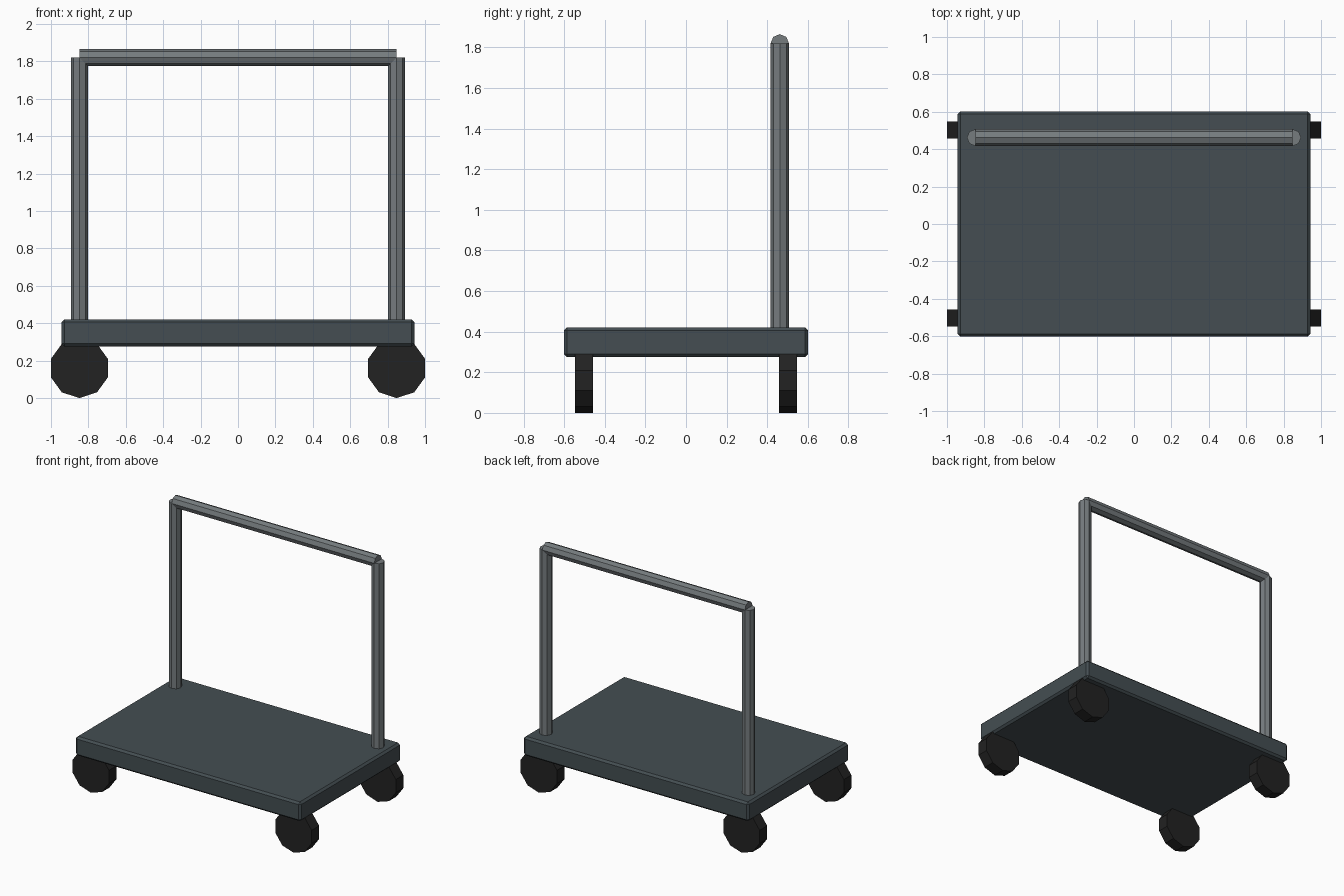
import bpy, bmesh, math
from mathutils import Vector

if "Cube" in bpy.data.objects:
    bpy.data.objects.remove(bpy.data.objects["Cube"])


def material(name, rgb):
    m = bpy.data.materials.new(name)
    m.diffuse_color = (*rgb, 1)
    m.use_nodes = True
    m.node_tree.nodes["Principled BSDF"].inputs["Base Color"].default_value = m.diffuse_color
    return m


DECK = material("slate deck", (0.058, 0.076, 0.085))
METAL = material("grey metal", (0.18, 0.20, 0.21))
RUBBER = material("black rubber", (0.016, 0.016, 0.016))


def finish(bm, name, mat):
    bmesh.ops.recalc_face_normals(bm, faces=bm.faces)
    me = bpy.data.meshes.new(name)
    bm.to_mesh(me)
    bm.free()
    me.materials.append(mat)
    ob = bpy.data.objects.new(name, me)
    bpy.context.collection.objects.link(ob)
    return ob


def prism(name, start, end, radius, sides, first, u, v, mat):
    """Flat-sided rod from start to end; u, v span its cross-section."""
    bm = bmesh.new()
    start, end, u, v = map(Vector, (start, end, u, v))
    ring = []
    for i in range(sides):
        a = first + 2 * math.pi * i / sides
        ring.append(bm.verts.new(start + radius * (math.cos(a) * u + math.sin(a) * v)))
    face = bm.faces.new(ring)
    out = bmesh.ops.extrude_face_region(bm, geom=[face], use_keep_orig=True)
    moved = [g for g in out["geom"] if isinstance(g, bmesh.types.BMVert)]
    bmesh.ops.translate(bm, verts=moved, vec=end - start)
    return finish(bm, name, mat)


X, Y, Z = (1, 0, 0), (0, 1, 0), (0, 0, 1)

# Deck with small chamfers
bm = bmesh.new()
bmesh.ops.create_cube(bm, size=1)
for vert in bm.verts:
    vert.co = (vert.co.x * 1.886, vert.co.y * 1.204, 0.348 + vert.co.z * 0.145)
bmesh.ops.bevel(bm, geom=bm.edges[:], offset=0.015, segments=1, affect='EDGES')
finish(bm, "deck", DECK)

# Ten-sided wheels, one point down
for sx, side in ((-1, "left"), (1, "right")):
    for sy, end in ((-1, "front"), (1, "back")):
        x, y = sx * 0.848, sy * 0.503
        prism(f"{end}_{side}_wheel", (x, y - 0.045, 0.16), (x, y + 0.045, 0.16),
              0.16, 10, -math.pi / 2, X, Z, RUBBER)

    # Octagonal handle posts
    prism(f"{side}_handle_post", (sx * 0.848, 0.462, 0.41), (sx * 0.848, 0.462, 1.82),
          0.0455, 8, 0, X, Y, METAL)

# Handle bar
prism("handle_bar", (-0.848, 0.462, 1.82), (0.848, 0.462, 1.82), 0.0455, 8, 0, Y, Z, METAL)
